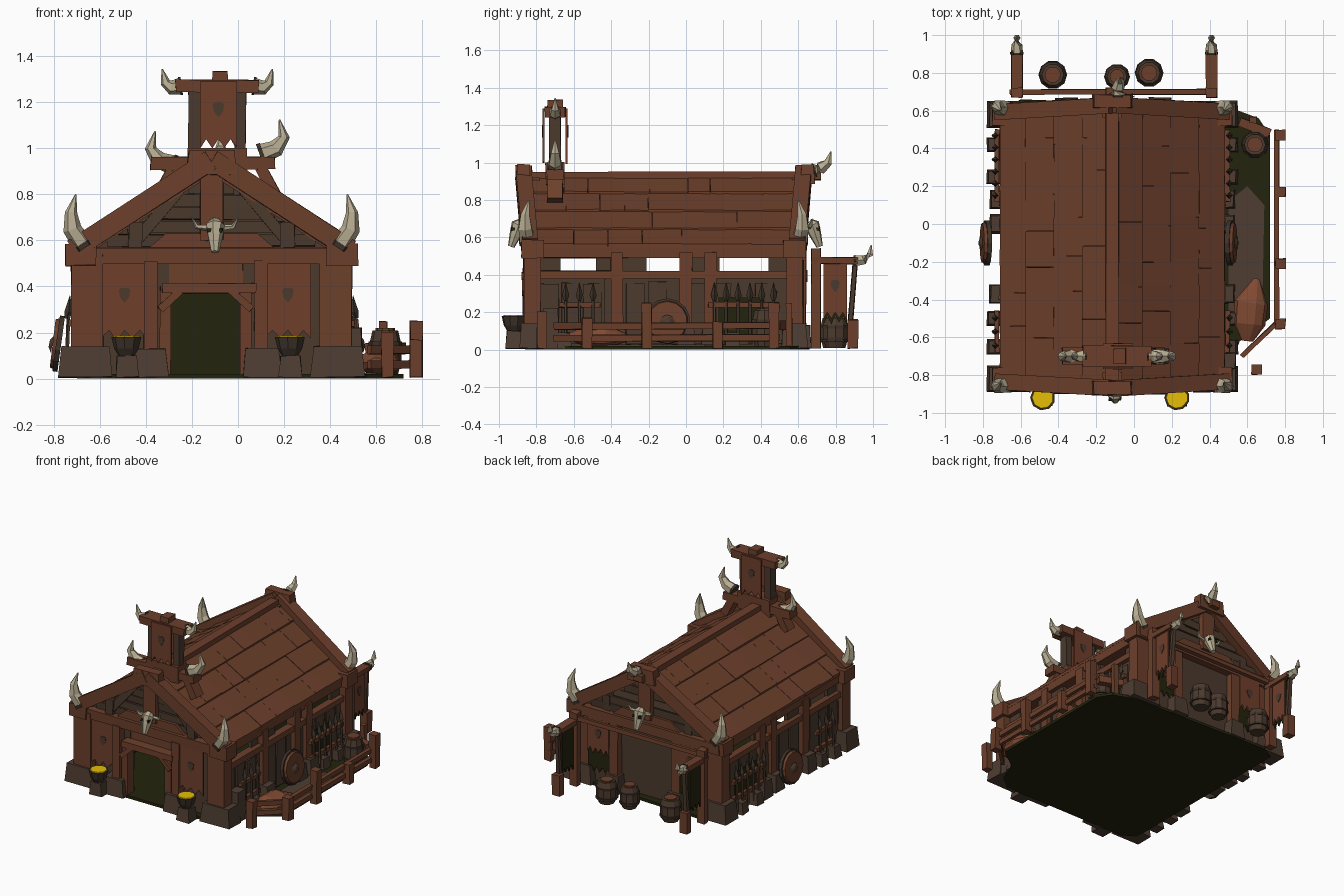
import bpy, math, random
from mathutils import Vector as V

if "Cube" in bpy.data.objects:
    bpy.data.objects.remove(bpy.data.objects["Cube"])
random.seed(4)
CX = -0.115          # hall centre line
def mat(name, r, g, b):
    m = bpy.data.materials.new(name)
    m.diffuse_color = [((c / 255 + 0.055) / 1.055) ** 2.4 for c in (r, g, b)] + [1]
    m.use_nodes = True
    m.node_tree.nodes["Principled BSDF"].inputs["Base Color"].default_value = m.diffuse_color
    return m
WOOD, DARK, STONE = mat("brown_wood", 108, 63, 43), mat("dark_plank", 76, 58, 45), mat("stone", 78, 61, 50)
SHADE, BONE, FIRE = mat("dark_ground", 35, 35, 13), mat("bone", 184, 173, 146), mat("yellow_fire", 232, 190, 6)
CLOTH, HIDE, IRON = mat("red_brown_cloth", 112, 62, 43), mat("hide", 128, 74, 51), mat("iron", 62, 51, 42)
def mesh(name, verts, faces, m, jit=0.0):
    r = lambda: random.uniform(-jit, jit)
    me = bpy.data.meshes.new(name)
    me.from_pydata([(v[0] + r(), v[1] + r(), v[2] + r()) for v in verts], [], faces)
    me.materials.append(m)
    bpy.context.collection.objects.link(bpy.data.objects.new(name, me))
HEX = [(0, 3, 2, 1), (4, 5, 6, 7), (0, 1, 5, 4), (1, 2, 6, 5), (2, 3, 7, 6), (3, 0, 4, 7)]
SQ = ((0, 0), (1, 0), (1, 1), (0, 1))
def box(name, x, y, z, m, top=1.0, jit=0.003):
    mx, my, z = sum(x) / 2, sum(y) / 2, (max(z[0], .006), z[1])
    vs = [(mx + (x[a] - mx) * k, my + (y[b] - my) * k, zz) for k, zz in ((1, z[0]), (top, z[1])) for a, b in SQ]
    mesh(name, vs, HEX, m, jit)
def boxes(*rows):
    for r in rows:
        box(*r)
def near(c, h):          # range of half-width h about c
    return (c - h, c + h)
def beam(name, p, q, w, h, m):
    p, q = V(p), V(q)
    s = (q - p).cross(V((0, 0, 1)))
    s = s.normalized() if s.length > 0.001 else V((1, 0, 0))
    u = s.cross((q - p).normalized())
    mesh(name, [c + s * (a - .5) * w + u * (b - .5) * h for c in (p, q) for a, b in SQ], HEX, m, .003)
def prism(name, prof, plane, t, m):
    f = {"xz": lambda a, b, c: (a, c, b), "yz": lambda a, b, c: (c, a, b), "xy": lambda a, b, c: (a, b, c)}[plane]
    n = len(prof)
    fs = [tuple(range(n))[::-1], tuple(range(n, 2 * n))] + [(i, (i + 1) % n, n + (i + 1) % n, n + i) for i in range(n)]
    mesh(name, [f(a, b, c) for c in t for a, b in prof], fs, m)
def tube(name, pts, rad, m, n=6, flat=1.0):
    vs, fs, pts = [], [], [V(p) for p in pts]
    for i, p in enumerate(pts):
        d = (pts[min(i + 1, len(pts) - 1)] - pts[max(i - 1, 0)]).normalized()
        s = d.cross(V((0, 1, 0)) if abs(d.y) < 0.9 else V((0, 0, 1))).normalized()
        u = s.cross(d) * flat
        vs += [p + (s * math.cos(math.tau * k / n) + u * math.sin(math.tau * k / n)) * rad[i] for k in range(n)]
    for i in range(len(pts) - 1):
        fs += [(i * n + k, i * n + (k + 1) % n, (i + 1) * n + (k + 1) % n, (i + 1) * n + k) for k in range(n)]
    mesh(name, vs, fs + [tuple(range(n))[::-1], tuple(range(len(vs) - n, len(vs)))], m)
def horn(name, pts, r=0.042):
    tube(name, pts, [r, r * 0.9, r * 0.6, 0.003], BONE)
    tube(name + "_collar", [V(pts[0]) - (V(pts[1]) - V(pts[0])) * .3, V(pts[0])], [r * 1.1] * 2, IRON)
def banner(name, plane, a, z, t, m=CLOTH, teeth=3, emblem=None):
    w, prof = (a[1] - a[0]) / (teeth * 2), [(a[1], z[1]), (a[0], z[1])]
    prof += [(a[0] + w * i, z[0] + (0.05 if i % 2 else random.uniform(0, 0.02))) for i in range(teeth * 2 + 1)]
    prism(name, prof, plane, near(t, .005), m)
    if emblem is not None:
        c, zc = sum(a) / 2, z[0] + (z[1] - z[0]) * 0.6
        e = [(-.025, .02), (-.015, .03), (.015, .03), (.025, .02), (.02, -.01), (0, -.035), (-.02, -.01)]
        prism(name + "_emblem", [(c + i, zc + j) for i, j in e], plane, near(emblem, .002), DARK)
def barrel(x, y, r, h):
    tube("barrel", [(x, y, h * k + .008) for k in (0, .35, .7, 1)], [r * .75, r, r, r * .8], DARK, 10)
    for name, z0, z1, k, m in (("hoop", .25, .34, 1.06, IRON), ("hoop", .7, .8, 1.04, IRON), ("lid", 1, 1.1, .6, WOOD)):
        tube("barrel_" + name, [(x, y, h * z0), (x, y, h * z1)], [r * k] * 2, m, 10)
def skull(x, y, z, s):     # s = outward y direction
    tube("skull", [(x, y, z + .06), (x, y + s * .02, z + .045), (x, y + s * .035, z), (x, y + s * .06, z - .07)],
         [.025, .042, .034, .018], BONE, 7)
    for k in (-1, 1):
        tube("skull_horn", [(x + k * .03, y, z + .035), (x + k * .08, y + s * .01, z + .04), (x + k * .1, y + s * .02, z + .08)],
             [.014, .011, .002], BONE, 5)
        box("skull_eye", near(x + k * .025, .008), near(y + s * .05, .01), (z + .015, z + .033), SHADE)
# ground slab with side yard
prism("floor", [(-.70, -.8), (-.6, -.86), (.4, -.86), (.5, -.78), (.56, -.62), (.72, -.5), (.72, .47), (.66, .56),
                (.5, .62), (-.6, .66), (-.70, .6)], "xy", (0, .02), SHADE)
prism("yard_dirt", [(.5, -.5), (.6, -.56), (.68, -.4), (.69, .1), (.6, .2), (.5, .12)], "xy", (.02, .026), STONE)
# side walls, mirrored
ends = [-.82, -.67, -.48, -.21, -.03, .18, .44, .6]     # between the window openings
for s in (-1, 1):
    X = lambda a, b: sorted((CX + s * a, CX + s * b))
    boxes(("side_wall", X(.53, .56), (-.82, .6), (0, .4), DARK), ("side_liner", X(.52, .528), (-.78, .56), (.02, .4), SHADE, 1, 0),
          ("sill_beam", X(.54, .595), (-.84, .6), (.38, .42), WOOD), ("eave_beam", X(.52, .59), (-.86, .62), (.49, .55), WOOD),
          ("rack_recess", X(.56, .576), (.17, .42), (.08, .28), SHADE, 1, 0))
    for i in range(0, 8, 2):
        box("window_pier", X(.53, .56), (ends[i], ends[i + 1]), (.4, .5), DARK, jit=0)
    for y in (-.37, .0, .13):
        boxes(("side_post", X(.54, .6), near(y, .033), (.02, .52), WOOD), ("side_footing", X(.54, .65), near(y, .05), (0, .13), STONE, .85))
    for y in (-.65, -.5, .25, .42):
        box("side_block", X(.55, .665), near(y, .04), (0, .09), STONE, .8)
    for i in range(12):
        box("wall_plank", X(.55, .57), (-.78 + i * .115, -.68 + i * .115), (.03, .37 + random.uniform(-.02, .01)), DARK)
    # weapon racks and leaning shield
    for y0, y1, n in ((-.68, -.46, 3), (.12, .5, 6)):
        for z in (.12, .24):
            beam("rack_rail", (CX + s * .61, y0, z), (CX + s * .61, y1, z), .025, .028, WOOD)
        for i in range(n):
            y, x = y0 + (y1 - y0) * (i + .5) / n, CX + s * .63
            tube("spear_shaft", [(x, y, .03), (x - s * .01, y, .29)], [.009] * 2, DARK, 5)
            tube("spear_tip", [(x, y, .26), (x - s * .01, y, .29), (x - s * .015, y, .36)], [.008, .019, .001], IRON, 4)
    a = V((CX - .02 + s * .645, -.1, .15))
    for name, x0, x1, r0, r1, m in (("", 0, .025, .115, .105, WOOD), ("_rim", -.012, .01, .122, .122, IRON), ("_boss", .025, .04, .04, .015, DARK)):
        tube("shield" + name, [a + V((s * x0, 0, 0)), a + V((s * x1, 0, .003))], [r0, r1], m, 14)
    # corner posts, bases, beam ends, horns and gable rafters
    for y, f in ((-.82, -1), (.58, 1)):
        boxes(("corner_post", X(.47, .61), near(y, .045), (.02, .54), WOOD), ("corner_base", X(.43, .665), near(y, .07), (0, .14), STONE, .88),
              ("beam_end", X(.5, .635), near(y, .06), (.49, .585), WOOD), ("gable_stub", X(.3, .36), near(y, .035), (.57, .68), DARK))
        x, yy, yg = CX + s * .565, y + f * .03, y + f * .015
        horn("corner_horn", [(x, yy, .59), (x + s * .04, yy + f * .01, .65), (x + s * .045, yy + f * .01, .72), (x + s * .025, yy - f * .01, .80)], .045)
        beam("rafter", (CX + s * .6, yg, .56), (CX, yg + f * .035, .95), .085, .085, WOOD)
        beam("gable_strut", (CX + s * .35, y, .57), (CX + s * .14, y, .82), .04, .05, DARK)
# gable ends with plank courses
for y, f in ((-.79, -1), (.57, 1)):
    prism("gable_wall", [(CX - .56, .54), (CX + .56, .54), (CX, .9)], "xz", near(y, .02), DARK)
    for i in range(5):
        box("gable_plank", near(CX, .45 - i * .088), near(y + f * .03, .01), (.575 + i * .058, .625 + i * .058), DARK, 1, .005)
    yo = y + f * .035
    prism("gable_board", [(CX - .27, .57), (CX + .27, .57), (CX + .2, .63), (CX - .2, .63)], "xz", near(yo, .02), WOOD)
    boxes(("tie_beam", near(CX, .6), near(yo, .04), (.5, .57), WOOD), ("king_post", near(CX, .05), near(yo, .04), (.6, .92), WOOD),
          ("ridge_cap", near(CX, .11), near(yo + f * .045, .038), (.885, .99), WOOD, .9))
    skull(CX + .015, yo + f * .05, .62, f)
# front wall, doorway, banners and braziers
for s in (-1, 1):
    X = lambda a, b: sorted((-.14 + s * a, -.14 + s * b))
    boxes(("front_wall", X(.16, .55), (-.81, -.77), (0, .52), DARK), ("door_jamb", X(.15, .2), (-.86, -.78), (.02, .4), WOOD),
          ("door_post", X(.21, .27), (-.87, -.78), (.02, .51), WOOD), ("door_base", X(.16, .33), (-.90, -.76), (0, .13), STONE, .85))
    beam("door_bracket", (-.14 + s * .2, -.86, .3), (-.14 + s * .11, -.86, .38), .03, .03, WOOD)
    x = -.128 + s * .355
    banner("front_banner", "xz", (x - .11, x + .09), (.16, .5), -.85, CLOTH, 3, -.857)
    box("brazier_stand", near(x, .05), (-.965, -.87), (0, .1), STONE, .85)
    tube("brazier_bowl", [(x, -.92, z) for z in (.09, .13, .18)], [.03, .055, .067], IRON, 9)
    tube("brazier_fire", [(x, -.92, .175), (x, -.92, .186)], [.06, .056], FIRE, 9)
boxes(("door_lintel", (-.33, .08), (-.88, -.78), (.37, .415), WOOD), ("wall_over_door", (-.32, .04), (-.81, -.77), (.4, .52), WOOD))
# back wall with hangings, rail and barrels
boxes(("back_wall", (-.65, .43), (.55, .59), (0, .52), DARK), ("back_liner", (-.63, .41), (.54, .548), (.02, .5), SHADE, 1, 0))
for x in (-.36, .14):
    boxes(("back_post", near(x, .035), (.57, .64), (.02, .52), WOOD), ("back_base", near(x, .06), (.57, .67), (0, .13), STONE, .85))
for x in (-.48, .26):
    banner("back_banner", "xz", near(x, .085), (.24, .5), .64, CLOTH, 4, .647)
    banner("back_under_hide", "xz", near(x, .09), (.1, .48), .625, SHADE, 4)
beam("back_rail", (-.66, .70, .5), (.43, .70, .5), .03, .03, WOOD)
for x, y, r, h in ((-.43, .79, .072, .16), (-.09, .78, .065, .16), (.08, .80, .072, .16), (.64, .42, .07, .2)):
    barrel(x, y, r, h)
# banner stands behind the hall
for x in (-.62, .41):
    boxes(("stand_post", near(x, .03), (.67, .72), (0, .54), WOOD), ("stand_stub", near(x, .03), (.865, .92), (0, .16), WOOD))
    beam("stand_arm", (x, .67, .475), (x, .92, .475), .06, .035, WOOD)
    beam("stand_pole", (x, .88, .16), (x, .905, .47), .025, .025, DARK)
    banner("stand_banner", "yz", (.735, .86), (.15, .47), x + .008, CLOTH, 3, x + .015)
    banner("stand_banner_back", "yz", (.735, .86), (.13, .47), x - .008, SHADE, 3)
    horn("stand_horn", [(x, .91, .475), (x, .95, .48), (x, .985, .51), (x, .99, .56)], .032)
# roof slab and overlapping boards
def P(s, d, y, off):
    return (CX + s * d, y, .925 - .64 * d + off)
for s in (-1, 1):
    mesh("roof_slab", [P(s, d, y, o) for o in (-.04, 0) for d, y in ((0, -.85), (.57, -.82), (.57, .58), (0, .62))], HEX, WOOD)
    for row, (d0, d1) in enumerate(((0, .16), (.15, .31), (.3, .46), (.45, .595))):
        y, end = -.86 + row * .01, .64 - row * .013
        while y < end - .01:
            y1 = y + random.uniform(.12, .24)
            y1, o = end if y1 > end - .08 else y1, random.uniform(.018, .024)
            board = ((d0, y, o * .5), (d1, y, o), (d1, y1 - .001, o), (d0, y1 - .001, o * .5))
            mesh("roof_board", [P(s, d, yy, k * z) for k in (0, 1) for d, yy, z in board], HEX, WOOD, .001)
            y = y1
beam("ridge_beam", (CX, -.9, .93), (CX, .72, .93), .07, .045, WOOD)
horn("ridge_horn", [(CX + .03, .69, .96), (CX + .03, .72, .97), (CX + .04, .76, 1.0), (CX + .04, .775, 1.06)], .04)
# ridge tower
T = -.09
boxes(("tower_saddle", near(T, .13), (-.75, -.65), (.88, 1.0), WOOD), ("tower_cap", (T - .02, T + .045), (-.74, -.66), (1.29, 1.335), WOOD))
beam("tower_base_bar", (T - .29, -.7, .935), (T + .25, -.7, .935), .09, .055, WOOD)
beam("tower_top_bar", (T - .18, -.7, 1.27), (T + .18, -.7, 1.27), .11, .055, WOOD)
for s, z in ((-1, 0), (1, .05)):
    beam("tower_leg", (T + s * .17, -.7, .95), (T + s * .25, -.7, .80), .08, .05, WOOD)
    box("tower_post", near(T + s * .1, .025), (-.73, -.67), (.95, 1.28), DARK)
    horn("tower_base_horn", [(T + s * a, -.7, b + z) for a, b in ((.2, .93), (.255, .95), (.29, 1.0), (.27, 1.075))])
    horn("tower_top_horn", [(T + s * a, -.7, b) for a, b in ((.165, 1.27), (.2, 1.265), (.225, 1.285), (.24, 1.345))], .036)
    banner("tower_banner", "xz", (T - .075, T + .085), (.99, 1.29), -.7 + s * .062, CLOTH, 3, -.7 + s * .069)
# yard fence, hide bundle and beams
for x, y, h in ((.775, -.53, .17), (.775, -.21, .25), (.775, .17, .15), (.775, .47, .25), (.65, -.77, .2)):
    box("fence_post", near(x, .027), near(y, .027), (0, h), WOOD)
for z in (.06, .125):
    beam("fence_rail", (.755, -.53, z), (.755, .5, z + .005), .025, .035, WOOD)
    beam("fence_corner_rail", (.76, -.52, z), (.57, -.70, z), .025, .035, WOOD)
box("gate_block", (.46, .54), (-.77, -.68), (0, .22), STONE, .9)
tube("hide_bundle", [(.6, -.62, .07), (.61, -.53, .07), (.62, -.42, .07), (.65, -.29, .06)], [.03, .085, .09, .015], HIDE, 10, .7)
beam("yard_beam", (.56, .54, .13), (.72, .48, .13), .05, .05, WOOD)
beam("yard_upright", (.63, .55, .01), (.63, .55, .25), .035, .035, WOOD)
